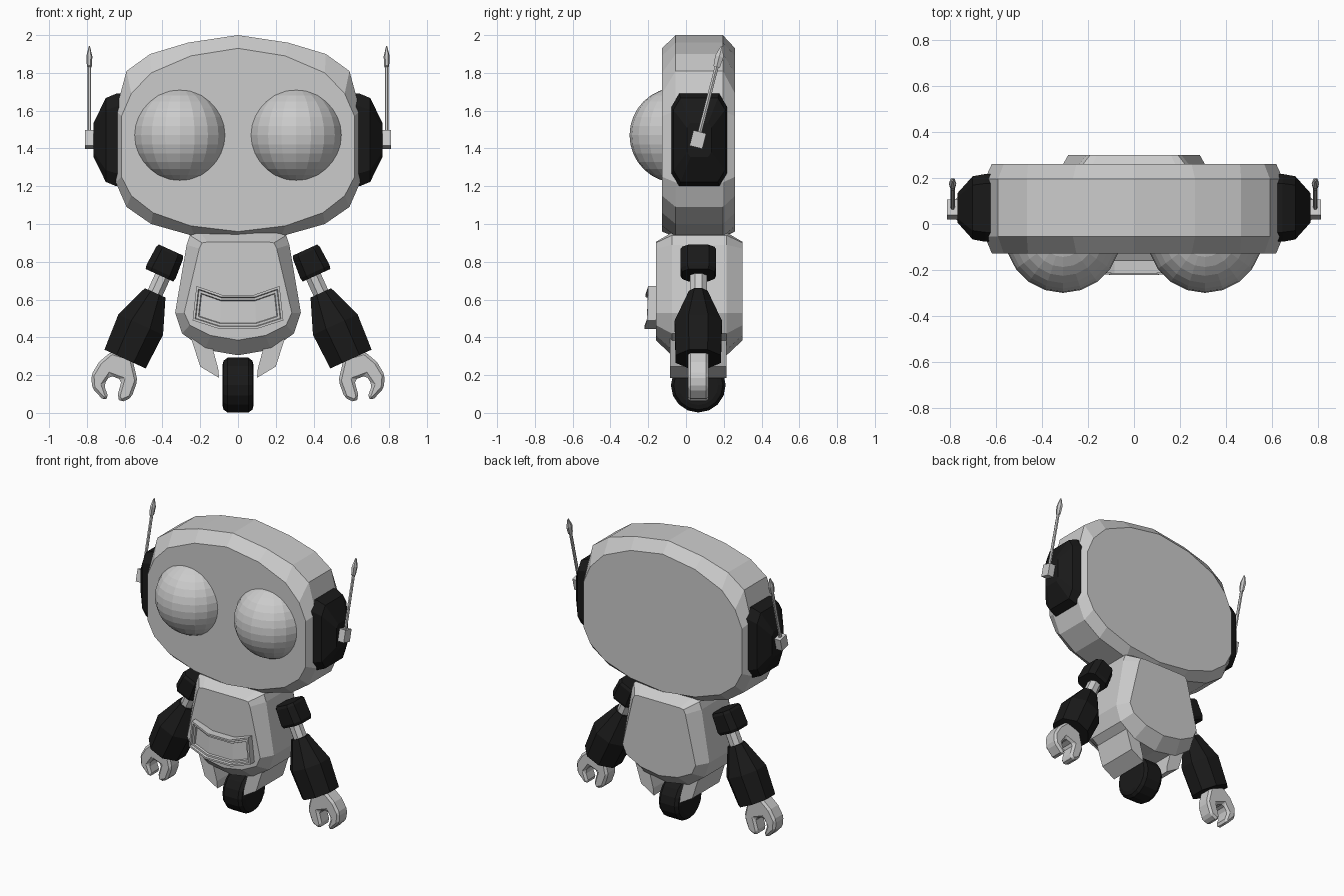
import bpy, bmesh
from math import pi, cos, sin
from mathutils import Vector as V

if "Cube" in bpy.data.objects:
    bpy.data.objects.remove(bpy.data.objects["Cube"])

black = bpy.data.materials.new("black_rubber")
black.diffuse_color = (0.01, 0.01, 0.01, 1)
black.use_nodes = True
black.node_tree.nodes["Principled BSDF"].inputs["Base Color"].default_value = black.diffuse_color


def finish(name, bm, mat=None, mirror=False, bevel=0):
    bmesh.ops.recalc_face_normals(bm, faces=bm.faces[:])
    me = bpy.data.meshes.new(name)
    bm.to_mesh(me)
    bm.free()
    ob = bpy.data.objects.new(name, me)
    bpy.context.collection.objects.link(ob)
    if mat:
        me.materials.append(mat)
    if bevel:
        b = ob.modifiers.new("bevel", 'BEVEL')
        b.width, b.segments, b.limit_method = bevel, 1, 'ANGLE'
    if mirror:
        m = ob.modifiers.new("mirror", 'MIRROR')
        m.use_mirror_merge = False
    return ob


def loft(name, rings, **kw):
    """Skin a list of equal-length point rings and cap both ends."""
    bm = bmesh.new()
    vs = [[bm.verts.new(p) for p in r] for r in rings]
    n = len(vs[0])
    for a, b in zip(vs, vs[1:]):
        for i in range(n):
            j = (i + 1) % n
            bm.faces.new((a[i], a[j], b[j], b[i]))
    bm.faces.new(vs[0])
    bm.faces.new(vs[-1])
    return finish(name, bm, **kw)


def section(sides, c=0.414):
    """Unit cross-section: square, chamfered square (8) or circle."""
    if sides == 4:
        return [(1, 1), (-1, 1), (-1, -1), (1, -1)]
    if sides == 8:
        return [(1, c), (c, 1), (-c, 1), (-1, c), (-1, -c), (-c, -1), (c, -1), (1, -c)]
    return [(cos(2 * pi * i / sides), sin(2 * pi * i / sides)) for i in range(sides)]


def tube(name, origin, axis, u, profile, sides=8, c=0.414, **kw):
    """Profile rows are (distance along axis, half size on u, half size across)."""
    o, d, u = V(origin), V(axis).normalized(), V(u).normalized()
    w = d.cross(u)
    rings = [[o + d * t + u * (a * x) + w * (b * y) for x, y in section(sides, c)]
             for t, a, b in profile]
    return loft(name, rings, **kw)


def slab(name, outer, inner, ys):
    """Symmetric padded slab: half outlines run from top to bottom."""
    def full(half, y):
        left = [(-x, z) for x, z in reversed(half) if x > 0]
        return [V((x, y, z)) for x, z in half + left]
    return loft(name, [full(o, y) for o, y in zip((inner, outer, outer, inner), ys)])


def prism(name, outline, y0, y1, **kw):
    return loft(name, [[V((x, y, z)) for x, z in outline] for y in (y0, y1)], **kw)


# head and torso
slab("head",
     [(0, 2), (.265, 1.96), (.465, 1.9), (.59, 1.81), (.647, 1.6), (.647, 1.22),
      (.59, 1.09), (.46, 1.0), (.23, .935), (0, .93)],
     [(0, 1.93), (.25, 1.89), (.46, 1.8), (.565, 1.69), (.617, 1.57), (.617, 1.25),
      (.565, 1.15), (.45, 1.06), (.25, .99), (0, .96)],
     (-.127, -.055, .195, .26))
slab("torso",
     [(.2, .955), (.255, .94), (.272, .89), (.333, .53), (.296, .42), (.175, .335), (0, .305)],
     [(.16, .905), (.19, .9), (.205, .87), (.285, .53), (.255, .465), (.145, .41), (0, .385)],
     (-.16, -.075, .215, .3))

# eyes
bm = bmesh.new()
bmesh.ops.create_uvsphere(bm, u_segments=20, v_segments=16, radius=.253)
bmesh.ops.translate(bm, verts=bm.verts[:], vec=(.308, -.046, 1.47))
finish("eyes", bm, mirror=True)

# ear pads and antennae
tube("ear_pads", (0, .07, 1.445), (1, 0, 0), (0, 1, 0),
     [(.6, .147, .245), (.645, .147, .245), (.7, .137, .222), (.765, .065, .09)],
     c=.72, mat=black, mirror=True)
lean = (0, .25, .97)
tube("antenna_bases", (.787, .063, 1.447), lean, (1, 0, 0),
     [(-.042, .024, .035), (.042, .024, .035)], sides=4, mirror=True)
tube("antenna_rods", (.787, .063, 1.447), lean, (1, 0, 0),
     [(0, .01, .012), (.395, .01, .012), (.4, .013, .02), (.455, .016, .026), (.51, .003, .006)],
     sides=6, mirror=True)

# chest pouch with stepped frame
bm = bmesh.new()
cols = [(-.22, -.24, .672, .49, -.2), (-.085, -.1, .625, .445, -.215),
        (.085, .1, .625, .445, -.215), (.22, .24, .672, .49, -.2)]
top = [bm.verts.new((xt, y, zt)) for xt, xb, zt, zb, y in cols]
low = [bm.verts.new((xb, y - .006, zb)) for xt, xb, zt, zb, y in cols]
front = [bm.faces.new((top[i], low[i], low[i + 1], top[i + 1])) for i in range(3)]
rim = [e for e in bm.edges if e.is_boundary]
new = bmesh.ops.extrude_edge_only(bm, edges=rim)["geom"]
for v in new:
    if isinstance(v, bmesh.types.BMVert):
        v.co.y = -.12
for thick, shift in ((.012, 0), (.004, .014), (.012, 0), (.004, .012)):
    bmesh.ops.inset_region(bm, faces=front, thickness=thick, use_boundary=True,
                           use_even_offset=True)
    for v in {v for f in front for v in f.verts}:
        v.co.y += shift
finish("chest_pouch", bm)

# wheel and the two fork legs
tube("wheel", (0, .065, .147), (1, 0, 0), (0, 1, 0),
     [(-.083, .105, .105), (-.076, .13, .13), (-.055, .145, .145),
      (.055, .145, .145), (.076, .13, .13), (.083, .105, .105)], sides=16, mat=black)
prism("fork_legs", [(.25, .4), (.2, .245), (.1, .185), (.105, .235), (.15, .4)],
      -.085, .215, mirror=True)

# arms: everything runs along one slanted axis
elbow, up, side = (.598, .065, .285), (-.414, 0, .91), (.91, 0, .414)
tube("forearms", elbow, up, side,
     [(0, .12, .12), (.2, .13, .125), (.385, .06, .05)], mat=black, mirror=True)
tube("upper_arms", elbow, up, side, [(.36, .042, .045), (.56, .042, .045)], mirror=True)
tube("shoulders", (.385, .065, .797), up, side,
     [(-.075, .08, .085), (-.055, .085, .095), (.055, .078, .095), (.072, .07, .085)],
     c=.6, mat=black, mirror=True)

# claw hands
prism("hands", [(.56, .29), (.67, .325), (.735, .27), (.777, .2), (.772, .13), (.71, .065),
                (.685, .08), (.71, .15), (.677, .198), (.615, .175), (.64, .085), (.62, .055),
                (.565, .08), (.532, .17)],
      .01, .12, bevel=.018, mirror=True)
